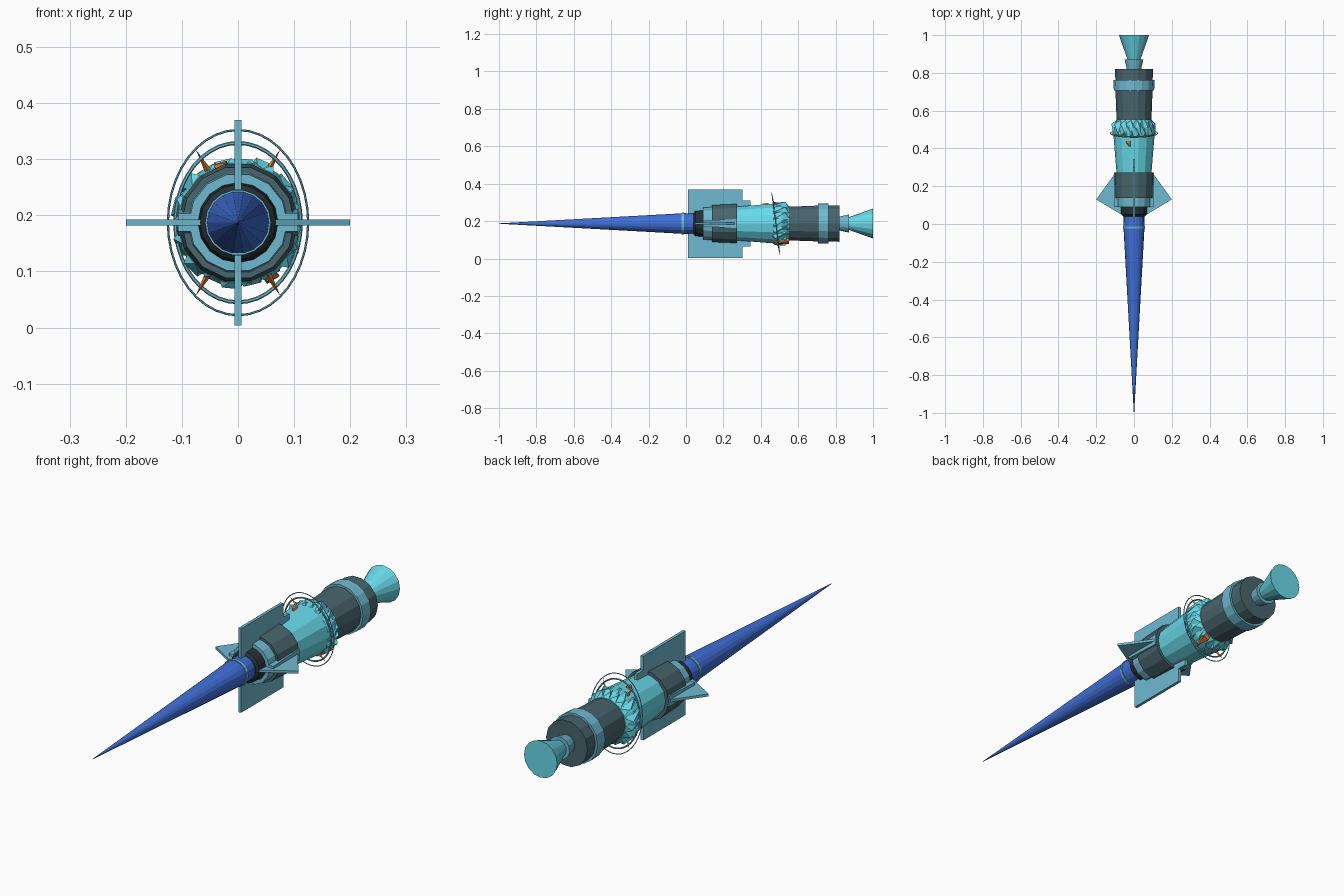
import bpy, bmesh, math, random
from mathutils import Vector

if "Cube" in bpy.data.objects:
    bpy.data.objects.remove(bpy.data.objects["Cube"])

random.seed(4)
ZC = 0.187  # height of the long axis


def mat(name, rgb):
    m = bpy.data.materials.new(name)
    m.diffuse_color = (*rgb, 1)
    m.use_nodes = True
    m.node_tree.nodes["Principled BSDF"].inputs["Base Color"].default_value = m.diffuse_color
    return m


BLUE = mat("blue", (0.05, 0.16, 0.68))
LIGHT = mat("light_blue", (0.16, 0.49, 0.64))
CYAN = mat("cyan", (0.14, 0.70, 0.82))
SLATE = mat("slate", (0.065, 0.13, 0.155))
BLACK = mat("charcoal", (0.02, 0.03, 0.035))
ORANGE = mat("orange", (0.75, 0.22, 0.03))


def finish(name, bm, material):
    bmesh.ops.recalc_face_normals(bm, faces=bm.faces[:])
    me = bpy.data.meshes.new(name)
    bm.to_mesh(me)
    bm.free()
    me.materials.append(material)
    ob = bpy.data.objects.new(name, me)
    bpy.context.collection.objects.link(ob)
    return ob


def lathe(name, profile, n, material):
    """Closed solid turned around the long axis; profile is (y, radius)."""
    bm = bmesh.new()
    rings = []
    for y, r in profile:
        rings.append([bm.verts.new((r * math.cos(2 * math.pi * i / n), y,
                                    ZC + r * math.sin(2 * math.pi * i / n))) for i in range(n)])
    for a, b in zip(rings, rings[1:]):
        for i in range(n):
            j = (i + 1) % n
            bm.faces.new((a[i], a[j], b[j], b[i]))
    bm.faces.new(rings[0])
    bm.faces.new(rings[-1])
    return finish(name, bm, material)


def plate(name, outline, offset, material):
    """Flat outline extruded symmetrically by the vector offset."""
    bm = bmesh.new()
    off = Vector(offset)
    a = [bm.verts.new(Vector(p) - off) for p in outline]
    b = [bm.verts.new(Vector(p) + off) for p in outline]
    bm.faces.new(a)
    bm.faces.new(b)
    for i in range(len(a)):
        j = (i + 1) % len(a)
        bm.faces.new((a[i], a[j], b[j], b[i]))
    return finish(name, bm, material)


def hoop(name, rx, rz, y, tilt, thick, material):
    """Tilted elliptical wire ring."""
    n, k = 40, 6
    bm = bmesh.new()
    rings = []
    for i in range(n):
        t = 2 * math.pi * i / n
        c, s = math.cos(t), math.sin(t)
        ring = []
        for q in range(k):
            u = 2 * math.pi * q / k
            d = thick * math.cos(u)
            ring.append(bm.verts.new(((rx + d) * c, y - tilt * s + thick * math.sin(u), ZC + (rz + d) * s)))
        rings.append(ring)
    for i in range(n):
        a, b = rings[i], rings[(i + 1) % n]
        for q in range(k):
            p = (q + 1) % k
            bm.faces.new((a[q], a[p], b[p], b[q]))
    return finish(name, bm, material)


def radial(angle, r, y):
    return Vector((r * math.cos(angle), y, ZC + r * math.sin(angle)))


# Needle nose and its collar
lathe("nose_cone", [(-1.0, 0.001), (-0.01, 0.056), (0.045, 0.055)], 18, BLUE)
lathe("nose_ring", [(-0.023, 0.0585), (-0.012, 0.0595)], 18, LIGHT)
lathe("neck_collar", [(0.04, 0.057), (0.05, 0.068), (0.095, 0.072)], 16, BLACK)

# Body sections
lathe("front_band", [(0.09, 0.088), (0.14, 0.09)], 14, LIGHT)
lathe("front_body", [(0.138, 0.101), (0.272, 0.107)], 14, SLATE)
lathe("mid_body", [(0.265, 0.092), (0.46, 0.108), (0.51, 0.113), (0.55, 0.095)], 14, CYAN)
lathe("rear_body", [(0.545, 0.092), (0.70, 0.098), (0.82, 0.1)], 14, SLATE)
lathe("rear_band", [(0.707, 0.107), (0.762, 0.108)], 16, LIGHT)

# Tail nozzle
lathe("nozzle_neck", [(0.815, 0.037), (0.872, 0.05)], 14, LIGHT)
lathe("nozzle_bell", [(0.865, 0.032), (1.0, 0.08)], 16, CYAN)

# Vertical fins (upper and lower) with a small rear step
for name, s in (("upper", 1), ("lower", -1)):
    plate(name + "_fin", [(0, y, ZC + s * h) for y, h in
          ((0.012, 0.05), (0.012, 0.183), (0.302, 0.183), (0.302, 0.122), (0.345, 0.122), (0.345, 0.07))],
          (0.0065, 0, 0), LIGHT)

# Side fins
for name, s in (("right", 1), ("left", -1)):
    plate(name + "_fin", [(s * x, y, ZC) for x, y in
          ((0.05, 0.04), (0.2, 0.13), (0.105, 0.262), (0.05, 0.262))],
          (0, 0, 0.0055), LIGHT)
    # Tapered fairing along the fin root
    plate(name + "_fin_root", [(s * 0.095, y, ZC + h) for y, h in
          ((0.09, 0.016), (0.27, 0.024), (0.27, -0.024), (0.09, -0.016))],
          (0.012, 0, 0), LIGHT)

# Ring of twisted shards around the waist
N = 18
for i in range(N):
    a = 2 * math.pi * i / N + random.uniform(-0.06, 0.06)
    r = random.uniform(0.113, 0.122)
    bm = bmesh.new()
    pts = [radial(a - 0.22, 0.10, 0.462), radial(a + 0.10, 0.10, 0.458),
           radial(a + 0.30, 0.095, 0.548), radial(a - 0.02, 0.095, 0.55),
           radial(a - 0.08, r, 0.475), radial(a + 0.2, r, 0.53)]
    for p in pts:
        bm.verts.new(p)
    bmesh.ops.convex_hull(bm, input=bm.verts[:])
    finish("waist_shard_%d" % i, bm, CYAN)

# Tilted wire hoops and the spikes holding them
hoop("outer_hoop", 0.125, 0.165, 0.48, 0.022, 0.002, LIGHT)
hoop("inner_hoop", 0.112, 0.142, 0.48, 0.018, 0.0035, LIGHT)
for i, deg in enumerate((60, 120, 240, 300)):
    a = math.radians(deg)
    tip = radial(a, 0.150, 0.48 - 0.02 * math.sin(a))
    bm = bmesh.new()
    base = [bm.verts.new(radial(a + da, 0.105, 0.48 + dy))
            for da, dy in ((-0.06, 0), (0, 0.008), (0.06, 0), (0, -0.008))]
    top = bm.verts.new(tip)
    bm.faces.new(base)
    for q in range(4):
        bm.faces.new((base[q], base[(q + 1) % 4], top))
    finish("hoop_spike_%d" % i, bm, ORANGE)

# Orange accents: small chip on top, larger chip underneath
for name, deg, y0, y1, r in (("top_chip", 105, 0.41, 0.44, 0.112), ("belly_chip", 300, 0.488, 0.552, 0.121)):
    a = math.radians(deg)
    bm = bmesh.new()
    for da, y, rr in ((-0.12, y0, r - 0.02), (0.1, y0, r - 0.02), (0.14, y1, r - 0.02), (-0.1, y1, r - 0.02),
                      (-0.06, y0, r - 0.003), (0.14, y1, r), (-0.08, y1, r)):
        bm.verts.new(radial(a + da, rr, y))
    bmesh.ops.convex_hull(bm, input=bm.verts[:])
    finish(name, bm, ORANGE)
